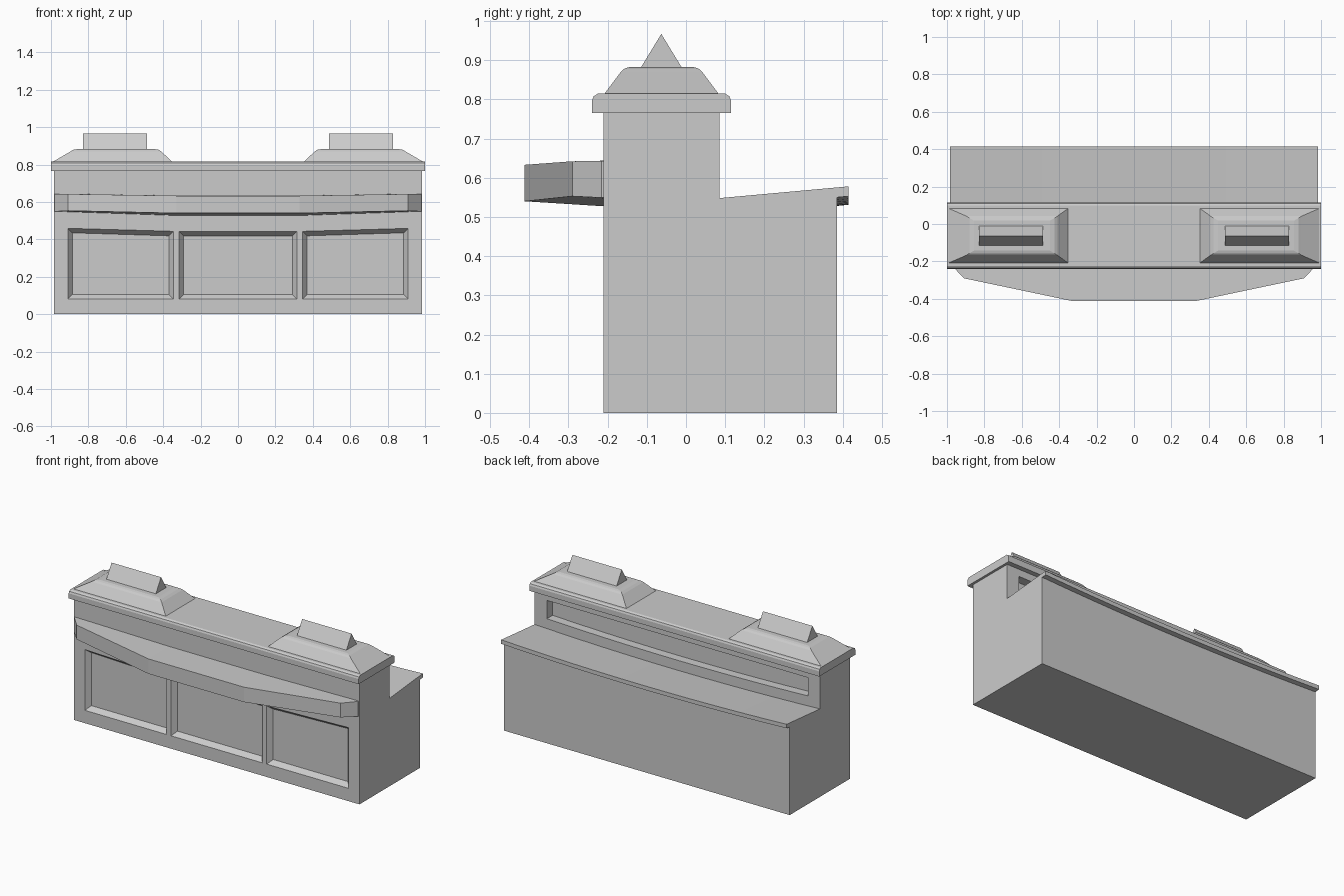
import bpy, bmesh

if "Cube" in bpy.data.objects:
    bpy.data.objects.remove(bpy.data.objects["Cube"])


def loft(name, rings):
    """Skin a list of equal-length point rings and close both ends."""
    bm = bmesh.new()
    vs = [[bm.verts.new(p) for p in r] for r in rings]
    n = len(rings[0])
    for a, b in zip(vs, vs[1:]):
        for i in range(n):
            j = (i + 1) % n
            bm.faces.new((a[i], a[j], b[j], b[i]))
    bm.faces.new(vs[0])
    bm.faces.new(vs[-1])
    bmesh.ops.recalc_face_normals(bm, faces=bm.faces)
    me = bpy.data.meshes.new(name)
    bm.to_mesh(me)
    bm.free()
    ob = bpy.data.objects.new(name, me)
    bpy.context.collection.objects.link(ob)
    return ob


def cut(target, cutter):
    cutter.hide_render = True
    cutter.hide_viewport = True
    m = target.modifiers.new(cutter.name, 'BOOLEAN')
    m.operation = 'DIFFERENCE'
    m.solver = 'EXACT'
    m.object = cutter


def sag(x):
    return 0.022 * max(0, 1 - (x / 0.985) ** 2)


def span(a, b, n):
    return [a + (b - a) * i / n for i in range(n + 1)]


# main body: L-shaped section with a sagging rear shelf and its lip
def body_ring(x):
    s = sag(x)
    prof = [(-0.21, 0), (0.385, 0), (0.385, 0.55 - s), (0.415, 0.553 - s),
            (0.415, 0.578 - s), (0.085, 0.548 - s), (0.085, 0.77), (-0.21, 0.77)]
    return [(x, y, z) for y, z in prof]


body = loft("body", [body_ring(x) for x in span(-0.985, 0.985, 12)])


# front panels: recesses with sloping borders and tops that follow the sag
def panel_ring(x0, x1, y, z0, z1, inset):
    a, b = x0 + inset, x1 - inset
    return [(a, y, z0 + inset), (b, y, z0 + inset),
            (b, y, z1 - sag(x1) - inset), (a, y, z1 - sag(x0) - inset)]


for i, (x0, x1) in enumerate([(-0.91, -0.345), (-0.315, 0.315), (0.345, 0.91)]):
    cut(body, loft(f"panel_cutter_{i}",
                   [panel_ring(x0, x1, -0.22, 0.08, 0.462, -0.008),
                    panel_ring(x0, x1, -0.18, 0.08, 0.462, 0.024)]))


# long recess in the rear of the upper wall
def niche_ring(x):
    z = 0.61 - sag(x)
    return [(x, 0.03, z), (x, 0.10, z), (x, 0.10, 0.72), (x, 0.03, 0.72)]


cut(body, loft("niche_cutter", [niche_ring(x) for x in span(-0.9, 0.9, 10)]))

# bowed front counter: x, front y, top z, front bottom z, back bottom z
half = [(0.98, -0.215, 0.643, 0.549, 0.549), (0.91, -0.29, 0.642, 0.553, 0.546),
        (0.33, -0.412, 0.633, 0.54, 0.526)]
cols = [(-x, *r) for x, *r in half] + half[::-1]
loft("front_counter", [[(x, y, zt), (x, y, zb), (x, -0.19, zk), (x, -0.19, zt + 0.001)]
                       for x, y, zt, zb, zk in cols])

# cap slab with rounded upper edges
edge = [(0.1775, 0.765), (0.1775, 0.797), (0.173, 0.808), (0.162, 0.815)]
prof = [(-0.0625 - w, z) for w, z in edge] + [(-0.0625 + w, z) for w, z in edge[::-1]]
loft("cap", [[(x, y, z) for y, z in prof] for x in (-1, 1)])

# hipped roof blocks with a triangular ridge on each end
for side, s in (("left", -1), ("right", 1)):
    rings = [(0.35, 0.995, 0.1475, 0.812), (0.41, 0.895, 0.104, 0.87),
             (0.425, 0.88, 0.094, 0.879), (0.45, 0.855, 0.08, 0.883)]
    loft(f"{side}_roof", [[(s * x, -0.0625 + t * w, z)
                           for x, t in ((a, -1), (b, -1), (b, 1), (a, 1))]
                          for a, b, w, z in rings])
    loft(f"{side}_ridge", [[(s * x, -0.116, 0.88), (s * x, -0.01, 0.88),
                            (s * x, -0.063, 0.967)] for x in (0.487, 0.828)])
